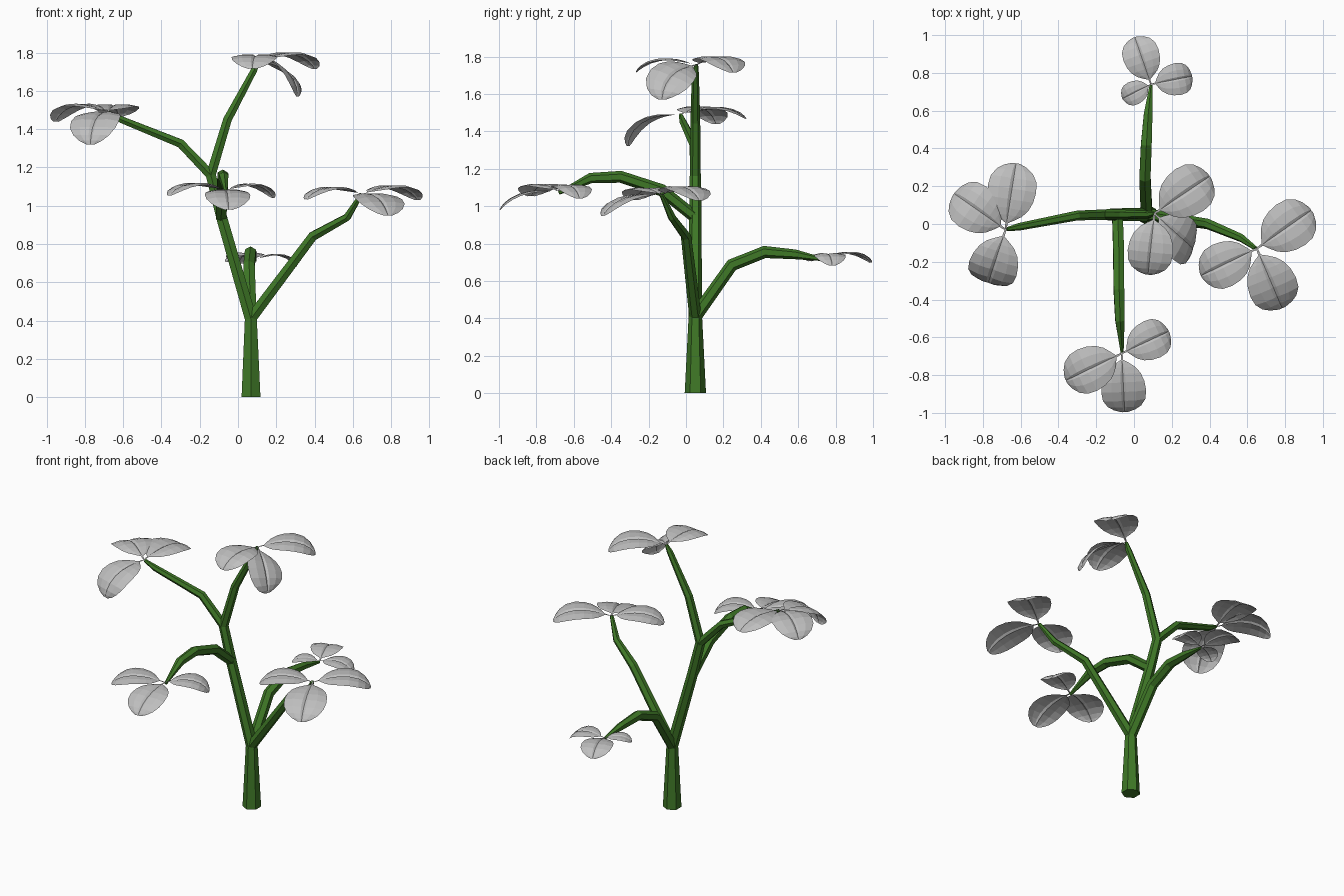
import bpy, bmesh, math
from mathutils import Vector

if "Cube" in bpy.data.objects:
    bpy.data.objects.remove(bpy.data.objects["Cube"])


def material(name, rgb):
    m = bpy.data.materials.new(name)
    m.diffuse_color = (*rgb, 1)
    m.use_nodes = True
    m.node_tree.nodes["Principled BSDF"].inputs["Base Color"].default_value = m.diffuse_color
    return m


GREEN = material("stem_green", (0.05, 0.19, 0.02))
GREY = material("leaf_grey", (0.52, 0.52, 0.52))


def finish(bm, name, mat):
    me = bpy.data.meshes.new(name)
    bm.to_mesh(me)
    bm.free()
    me.materials.append(mat)
    ob = bpy.data.objects.new(name, me)
    bpy.context.collection.objects.link(ob)
    return ob


def tube(name, path, sides=6):
    """Tapered six-sided tube through (x, y, z, radius) points."""
    bm = bmesh.new()
    pts = [Vector(p[:3]) for p in path]
    u = Vector((0, 1, 0))
    rings = []
    for i, p in enumerate(pts):
        a, b = pts[max(i - 1, 0)], pts[min(i + 1, len(pts) - 1)]
        t = ((p - a).normalized() + (b - p).normalized()).normalized()
        if i == 0 and p.z == 0:
            t = Vector((0, 0, 1))
        u = (u - t * u.dot(t)).normalized()
        v = t.cross(u)
        r = path[i][3]
        rings.append([bm.verts.new(p + r * (u * math.cos(k * math.tau / sides)
                                            + v * math.sin(k * math.tau / sides)))
                      for k in range(sides)])
    for r0, r1 in zip(rings, rings[1:]):
        for k in range(sides):
            j = (k + 1) % sides
            bm.faces.new((r0[k], r0[j], r1[j], r1[k]))
    bm.faces.new(rings[0][::-1])
    bm.faces.new(rings[-1])
    return finish(bm, name, GREEN)


# half width along the leaf, as fractions of its length
OUTLINE = [(0, .012), (.1, .018), (.15, .1), (.22, .2), (.32, .28), (.45, .33),
           (.6, .35), (.75, .33), (.87, .26), (.95, .165), (1, .06)]
# cross-section: half-width position and height, creased at the midrib
ACROSS = [(-1, -.002), (-.55, .018), (-.12, .016), (0, 0),
          (.12, .016), (.55, .018), (1, -.002)]


def leaf(name, base, azimuth, length, pitch0=17, pitch1=-50, roll=0):
    """Round leaf on a thin stalk, curling from pitch0 down to pitch1 at the tip."""
    bm = bmesh.new()
    az, ro = math.radians(azimuth), math.radians(roll)
    out = Vector((math.cos(az), math.sin(az), 0))
    flat = Vector((-math.sin(az), math.cos(az), 0))
    p, last, rows = Vector(base), 0, []
    for s, w in OUTLINE:
        mid = math.radians(pitch0 + (pitch1 - pitch0) * ((s + last) / 2) ** 2)
        p = p + (out * math.cos(mid) + Vector((0, 0, math.sin(mid)))) * (s - last) * length
        ang = math.radians(pitch0 + (pitch1 - pitch0) * s * s)
        up = Vector((0, 0, math.cos(ang))) - out * math.sin(ang)
        n = up * math.cos(ro) + flat * math.sin(ro)
        side = flat * math.cos(ro) - up * math.sin(ro)
        rows.append([bm.verts.new(p + (side * t * w + n * h * w * 4.5) * length)
                     for t, h in ACROSS])
        last = s
    for a, b in zip(rows, rows[1:]):
        for k in range(len(ACROSS) - 1):
            bm.faces.new((a[k], b[k], b[k + 1], a[k + 1]))
    return finish(bm, name, GREY)


# trunk and branches
FORK = (.067, .05, .41)
SPLIT = (-.142, .05, 1.16)
tube("trunk", [(.068, .05, 0, .057), (*FORK, .036), (.065, .05, .43, .03)])
tube("main_stem", [(*FORK, .036), (-.083, .05, .93, .033), (*SPLIT, .03)])
tube("right_branch", [(*FORK, .033), (.39, 0, .84, .028), (.57, -.075, .94, .022),
                      (.645, -.13, 1.06, .012)])
tube("back_branch", [(*FORK, .035), (.058, .245, .685, .034), (.065, .42, .755, .033),
                     (.075, .585, .742, .026), (.09, .735, .715, .009)])
tube("front_branch", [(-.088, .05, .94, .032), (-.082, -.13, 1.085, .033),
                      (-.08, -.35, 1.157, .032), (-.075, -.51, 1.15, .028),
                      (-.063, -.68, 1.07, .009)])
tube("left_branch", [(*SPLIT, .028), (-.3, .045, 1.325, .026), (-.61, -.015, 1.45, .02),
                     (-.675, -.028, 1.488, .01)])
tube("upper_branch", [(*SPLIT, .029), (-.055, .05, 1.45, .026), (.085, .05, 1.71, .019),
                      (.108, .055, 1.755, .01)])

# leaf clusters: tip, then (azimuth, length, start pitch, end pitch, roll) per leaf
CLUSTERS = {
    "left": ((-.68, -.03, 1.49), [(145, .365, 17, -62), (81, .37, 14, -40),
                                  (252, .375, -2, -88)]),
    "upper": ((.108, .055, 1.755), [(34, .38, 17, -55), (264, .345, 14, -50),
                                    (-42, .36, -8, -88, 25)]),
    "right": ((.65, -.13, 1.06), [(35, .375, 17, -50), (-67, .375, 0, -55),
                                  (206, .345, 15, -45)]),
    "front": ((-.065, -.685, 1.08), [(25, .3, 17, -60), (-87, .34, 0, -55),
                                     (206, .345, 15, -45)]),
    "back": ((.09, .74, .72), [(11, .245, 17, -65), (109, .28, 17, -50),
                               (207, .18, 17, -50)]),
}
for where, (tip, leaves) in CLUSTERS.items():
    for i, args in enumerate(leaves):
        leaf(f"{where}_leaf_{i + 1}", tip, *args)
